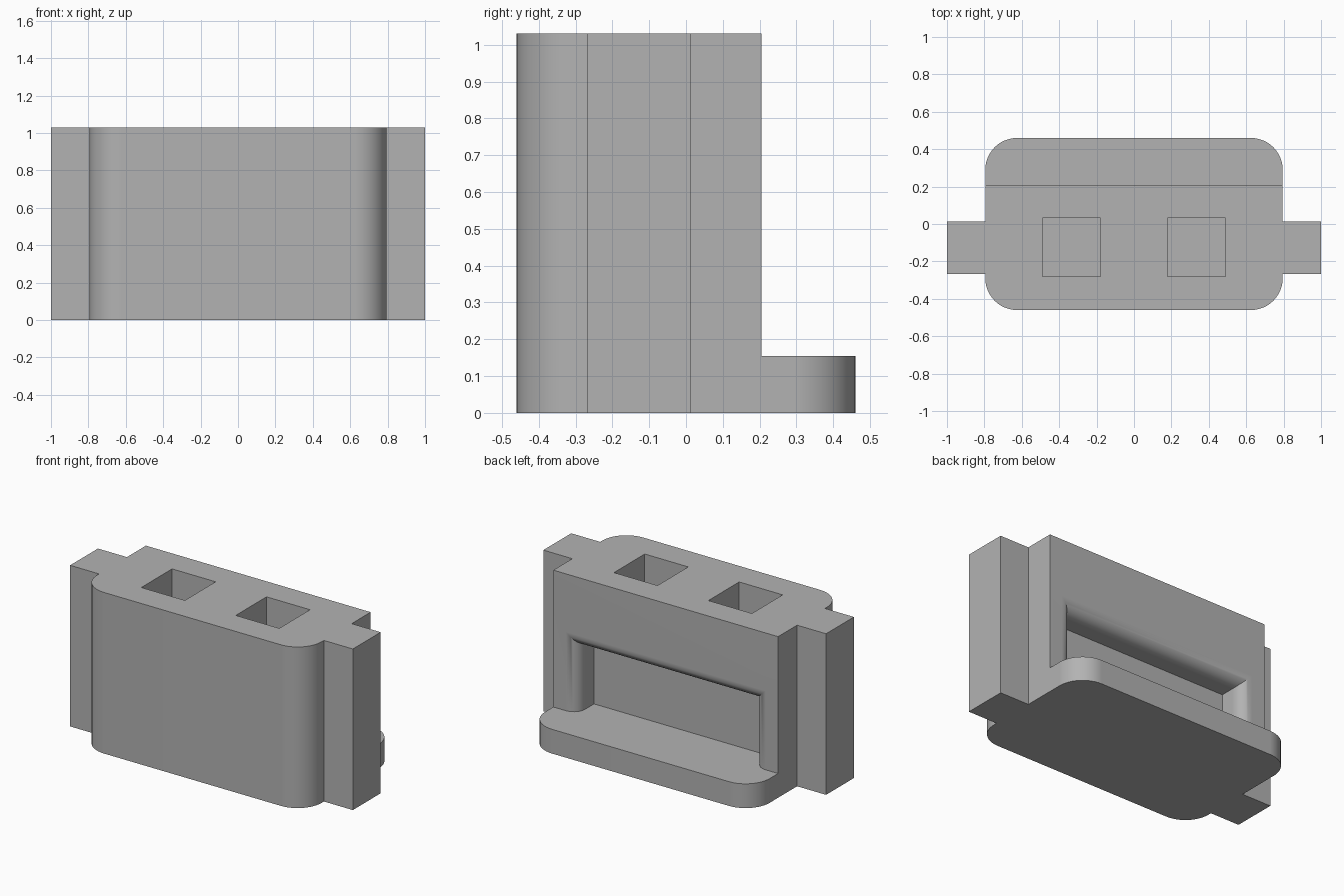
import bpy, bmesh, math

if "Cube" in bpy.data.objects:
    bpy.data.objects.remove(bpy.data.objects["Cube"], do_unlink=True)

HALF_X, HALF_Y, HEIGHT = 0.795, 0.46, 1.03
CORNER = 0.17        # vertical corner radius
PLATE_TOP = 0.155    # rear ledge height
BACK_Y = 0.205       # rear face of the upper body
SEGMENTS = 12

grey = bpy.data.materials.new("plain grey")
grey.use_nodes = True
colour = (0.45, 0.45, 0.45, 1)
grey.diffuse_color = colour
grey.node_tree.nodes["Principled BSDF"].inputs["Base Color"].default_value = colour


def loft(name, rings):
    """Solid skinned through equal-length rings of points, capped at both ends."""
    bm = bmesh.new()
    loops = [[bm.verts.new(p) for p in ring] for ring in rings]
    for a, b in zip(loops, loops[1:]):
        for i in range(len(a)):
            j = (i + 1) % len(a)
            bm.faces.new((a[i], a[j], b[j], b[i]))
    bm.faces.new(loops[0][::-1])
    bm.faces.new(loops[-1])
    bmesh.ops.recalc_face_normals(bm, faces=bm.faces)
    mesh = bpy.data.meshes.new(name)
    bm.to_mesh(mesh)
    bm.free()
    mesh.materials.append(grey)
    obj = bpy.data.objects.new(name, mesh)
    bpy.context.collection.objects.link(obj)
    return obj


def box(name, x0, x1, y0, y1, z0, z1):
    base = [(x0, y0), (x1, y0), (x1, y1), (x0, y1)]
    return loft(name, [[(x, y, z) for x, y in base] for z in (z0, z1)])


def combine(target, tool, operation):
    """Apply a boolean and discard the tool."""
    tool.hide_render = True
    mod = target.modifiers.new(tool.name, "BOOLEAN")
    mod.operation, mod.object, mod.solver = operation, tool, "EXACT"
    bpy.context.view_layer.objects.active = target
    bpy.ops.object.modifier_apply(modifier=mod.name)
    bpy.data.objects.remove(tool, do_unlink=True)


# Rounded block
outline = []
for k, (sx, sy) in enumerate([(1, 1), (-1, 1), (-1, -1), (1, -1)]):
    for i in range(SEGMENTS + 1):
        a = math.pi / 2 * (k + i / SEGMENTS)
        outline.append((sx * (HALF_X - CORNER) + CORNER * math.cos(a),
                        sy * (HALF_Y - CORNER) + CORNER * math.sin(a)))
housing = loft("housing", [[(x, y, z) for x, y in outline] for z in (0, HEIGHT)])


# Rear cut: flared pocket opening out into the step above the ledge
def section(y, half, top):
    return [(-half, y, PLATE_TOP), (half, y, PLATE_TOP), (half, y, top), (-half, y, top)]


flare, pocket_half, pocket_top, pocket_y = 0.08, 0.626, 0.58, 0.035
rings = [section(pocket_y, pocket_half, pocket_top)]
for i in range(SEGMENTS + 1):
    a = math.pi / 2 * i / SEGMENTS
    grow = flare * (1 - math.cos(a))
    rings.append(section(BACK_Y - flare + flare * math.sin(a),
                         pocket_half + grow, pocket_top + grow))
rings += [section(BACK_Y, 1.2, 1.2), section(0.6, 1.2, 1.2)]
combine(housing, loft("rear_cutter", rings), "DIFFERENCE")

# Side tabs and square sockets, mirrored left and right
for side in (-1, 1):
    tab = box("side_tab", *sorted((side * 0.7, side)), -0.268, 0.013, 0, HEIGHT)
    combine(housing, tab, "UNION")
    socket = box("socket_cutter", *sorted((side * 0.18, side * 0.488)),
                 -0.28, 0.031, 0.63, 1.2)
    combine(housing, socket, "DIFFERENCE")

# Smooth curved walls, crisp edges
bpy.ops.object.select_all(action="DESELECT")
housing.select_set(True)
bpy.context.view_layer.objects.active = housing
bpy.ops.object.shade_smooth_by_angle(angle=math.radians(30))
weighted = housing.modifiers.new("even_shading", "WEIGHTED_NORMAL")
weighted.keep_sharp = True
